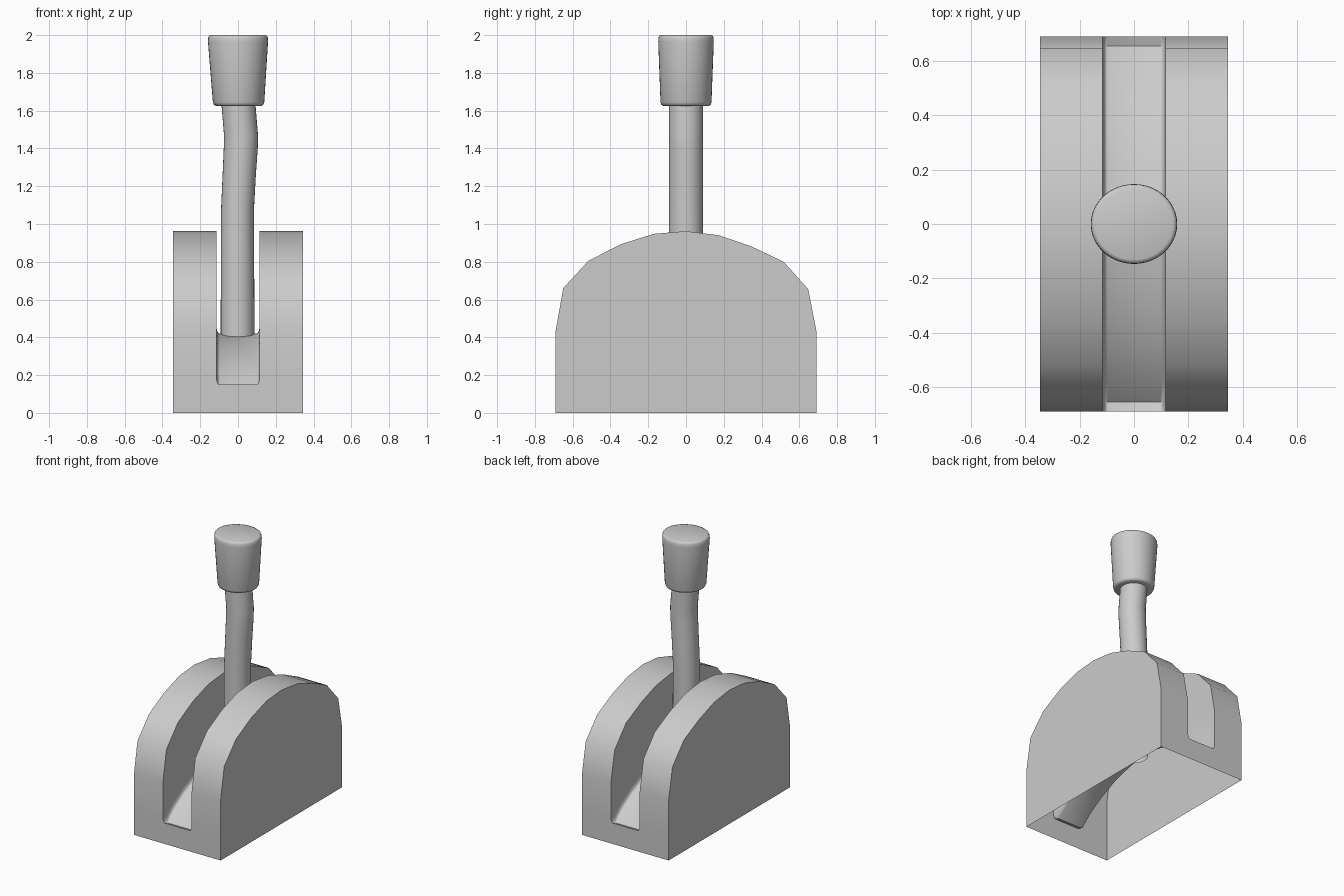
import bpy, bmesh, math

if "Cube" in bpy.data.objects:
    bpy.data.objects.remove(bpy.data.objects["Cube"])

W, S, D = 0.345, 0.115, 0.69      # half width, half slot width, half depth


def finish(name, bm, angle):
    bmesh.ops.remove_doubles(bm, verts=bm.verts, dist=0.0005)
    bmesh.ops.recalc_face_normals(bm, faces=bm.faces)
    me = bpy.data.meshes.new(name)
    bm.to_mesh(me)
    bm.free()
    ob = bpy.data.objects.new(name, me)
    bpy.context.collection.objects.link(ob)
    bpy.ops.object.select_all(action='DESELECT')
    ob.select_set(True)
    bpy.context.view_layer.objects.active = ob
    bpy.ops.object.shade_smooth_by_angle(angle=math.radians(angle))
    return ob


def face(bm, pts):
    return bm.faces.new([bm.verts.new(p) for p in pts])


def loft(name, rings, n, cap):
    """Skin elliptical rings given as (z, x centre, x radius, y radius)."""
    bm = bmesh.new()
    loops = [[bm.verts.new((cx + rx * math.cos(2 * math.pi * i / n),
                            ry * math.sin(2 * math.pi * i / n), z)) for i in range(n)]
             for z, cx, rx, ry in rings]
    for a, b in zip(loops, loops[1:]):
        for i in range(n):
            j = (i + 1) % n
            bm.faces.new((a[i], a[j], b[j], b[i]))
    if cap:
        bm.faces.new(loops[0])
        bm.faces.new(loops[-1])
    return finish(name, bm, 50)


# Side outline of the housing (y, z) and the slot floor path (y, z)
arch = [(-D, 0.435), (-0.65, 0.66), (-0.517, 0.805), (-0.345, 0.893), (-0.17, 0.948),
        (0, 0.962), (0.175, 0.94), (0.345, 0.882), (0.517, 0.80), (0.647, 0.655), (D, 0.435)]
half = [(-D, 0.15), (-0.655, 0.138), (-0.58, 0.205), (-0.46, 0.28), (-0.32, 0.345),
        (-0.18, 0.385), (-0.08, 0.405)]
floor = half + [(0, 0.42)] + [(-y, z) for y, z in reversed(half)]
# Slot floor cross-section with small fillets against the walls (x, rise)
fillet = [(S, 0.035), (0.11, 0.013), (0.104, 0.003), (0.097, 0)]
section = [(-x, h) for x, h in fillet] + fillet[::-1]

# Hollow housing, open underneath
bm = bmesh.new()
wall_z = 0.15 + fillet[0][1]
for s in (-1, 1):
    # outer cheek, inner cheek
    face(bm, [(s * W, -D, 0)] + [(s * W, y, z) for y, z in arch] + [(s * W, D, 0)])
    face(bm, [(s * S, y, z) for y, z in arch] +
         [(s * S, y, z + fillet[0][1]) for y, z in reversed(floor)])
    # rim: front wall, arched top, back wall
    rim = [(-D, 0), (-D, wall_z)] + arch + [(D, wall_z), (D, 0)]
    for (y0, z0), (y1, z1) in zip(rim, rim[1:]):
        face(bm, [(s * S, y0, z0), (s * W, y0, z0), (s * W, y1, z1), (s * S, y1, z1)])
# wall below the slot at the front and back
for y in (-D, D):
    face(bm, [(S, y, 0), (-S, y, 0)] + [(x, y, 0.15 + h) for x, h in section])
# slot floor
for (y0, z0), (y1, z1) in zip(floor, floor[1:]):
    for (x0, h0), (x1, h1) in zip(section, section[1:]):
        face(bm, [(x0, y0, z0 + h0), (x1, y0, z0 + h1), (x1, y1, z1 + h1), (x0, y1, z1 + h0)])
finish("housing", bm, 38)

# Slightly bent lever stick
loft("lever_stick", [(0.36, -0.002, 0.09, 0.09), (1.07, -0.003, 0.087, 0.09),
                     (1.25, 0.006, 0.088, 0.09), (1.41, 0.015, 0.09, 0.09),
                     (1.47, 0.016, 0.09, 0.09), (1.66, 0.0, 0.09, 0.09)], 32, False)

# Tapered grip knob
loft("lever_knob", [(1.625, 0.003, 0.118, 0.12), (1.63, 0.003, 0.13, 0.13),
                    (1.645, 0.003, 0.136, 0.135), (1.965, 0, 0.159, 0.147),
                    (1.985, 0, 0.158, 0.146), (1.996, 0, 0.153, 0.141),
                    (2.0, 0, 0.143, 0.131)], 40, True)
